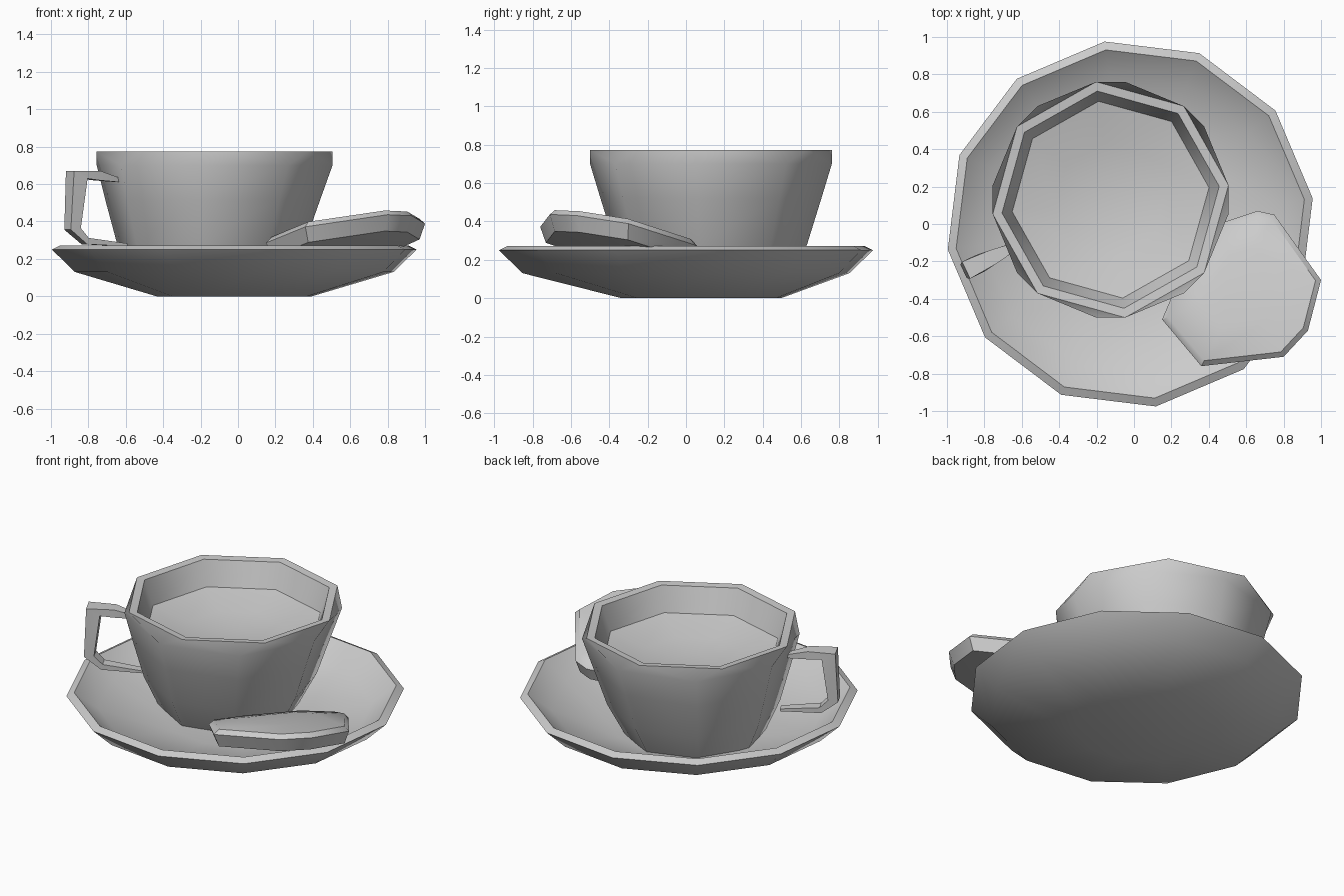
import bpy
import bmesh
from math import radians, cos, sin
from mathutils import Vector

if "Cube" in bpy.data.objects:
    bpy.data.objects.remove(bpy.data.objects["Cube"])

clay = bpy.data.materials.new("light_grey_clay")
clay.use_nodes = True
clay.diffuse_color = (0.6, 0.6, 0.6, 1)
clay.node_tree.nodes["Principled BSDF"].inputs["Base Color"].default_value = (0.6, 0.6, 0.6, 1)


def loft(name, rings, angle=40):
    """Bridge successive rings of points and cap both ends."""
    bm = bmesh.new()
    loops = [[bm.verts.new(p) for p in ring] for ring in rings]
    for a, b in zip(loops, loops[1:]):
        n = len(a)
        for i in range(n):
            j = (i + 1) % n
            bm.faces.new((a[i], a[j], b[j], b[i]))
    bm.faces.new(loops[0][::-1])
    bm.faces.new(loops[-1])
    bmesh.ops.recalc_face_normals(bm, faces=bm.faces)
    mesh = bpy.data.meshes.new(name)
    bm.to_mesh(mesh)
    bm.free()
    mesh.materials.append(clay)
    obj = bpy.data.objects.new(name, mesh)
    bpy.context.collection.objects.link(obj)
    bpy.ops.object.select_all(action="DESELECT")
    obj.select_set(True)
    bpy.context.view_layer.objects.active = obj
    bpy.ops.object.shade_smooth_by_angle(angle=radians(angle))
    return obj


def ring(cx, cy, r, z, sides, turn):
    step = 360 / sides
    return [(cx + r * cos(radians(turn + i * step)),
             cy + r * sin(radians(turn + i * step)), z) for i in range(sides)]


# Saucer: twelve-sided shallow dish, foot slightly off centre
saucer = [(0.42, 0, 0.08), (0.86, 0.13, 0), (0.985, 0.25, 0), (0.94, 0.272, 0),
          (0.8, 0.165, 0), (0.45, 0.095, 0.04), (0.1, 0.085, 0.04)]
loft("saucer", [ring(-0.02, dy, r, z, 12, 8) for r, z, dy in saucer])

# Cup: eight-sided tapered bowl with a twisted bevel under the rim,
# filled to a shallow dished surface
CUP = Vector((-0.125, 0.13, 0))
cup = [(0.41, 0.09, 38, -0.03), (0.505, 0.28, 38, -0.02), (0.58, 0.52, 38, -0.01),
       (0.635, 0.7, 38, 0), (0.635, 0.773, 7, 0), (0.585, 0.768, 7, 0),
       (0.53, 0.615, 7, 0), (0.3, 0.56, 7, 0), (0.1, 0.54, 7, 0)]
loft("cup", [ring(CUP.x + dx, CUP.y, r, z, 8, turn) for r, z, turn, dx in cup], 50)

# Handle: angular strap reaching out from the cup wall, tapering at its ends
out = Vector((cos(radians(206)), sin(radians(206)), 0))
side = Vector((-out.y, out.x, 0))
up = Vector((0, 0, 1))
path = [(0.54, 0.615, 0.015, 0.03), (0.7, 0.645, 0.05, 0.08), (0.82, 0.65, 0.09, 0.1),
        (0.845, 0.36, 0.06, 0.08), (0.77, 0.295, 0.035, 0.07), (0.53, 0.275, 0.015, 0.05)]
points = [CUP + out * p[0] + up * p[1] for p in path]
sections = []
for i, p in enumerate(points):
    along = (points[min(i + 1, len(points) - 1)] - points[max(i - 1, 0)]).normalized()
    thick = along.cross(side) * path[i][2] / 2
    wide = side * path[i][3] / 2
    sections.append([p + thick + wide, p + thick - wide, p - thick - wide, p - thick + wide])
loft("handle", sections, 30)

# Biscuit: chunky slab leaning on the saucer rim
outline = [(0.15, -0.51), (0.36, -0.76), (0.8, -0.71), (0.93, -0.57), (1.0, -0.3),
           (0.75, 0.05), (0.66, 0.07), (0.45, 0.0), (0.24, -0.3)]
mid = Vector((0.58, -0.34))
slab = []
for scale, lift in [(0.6, -0.11), (0.93, -0.1), (1, -0.02), (0.93, 0.01), (0.5, 0.03)]:
    flat = [mid + (Vector(p) - mid) * scale for p in outline]
    slab.append([(p.x, p.y, 0.345 + 0.17 * (p.x - mid.x) - 0.2 * (p.y - mid.y) + lift)
                 for p in flat])
loft("biscuit", slab)
